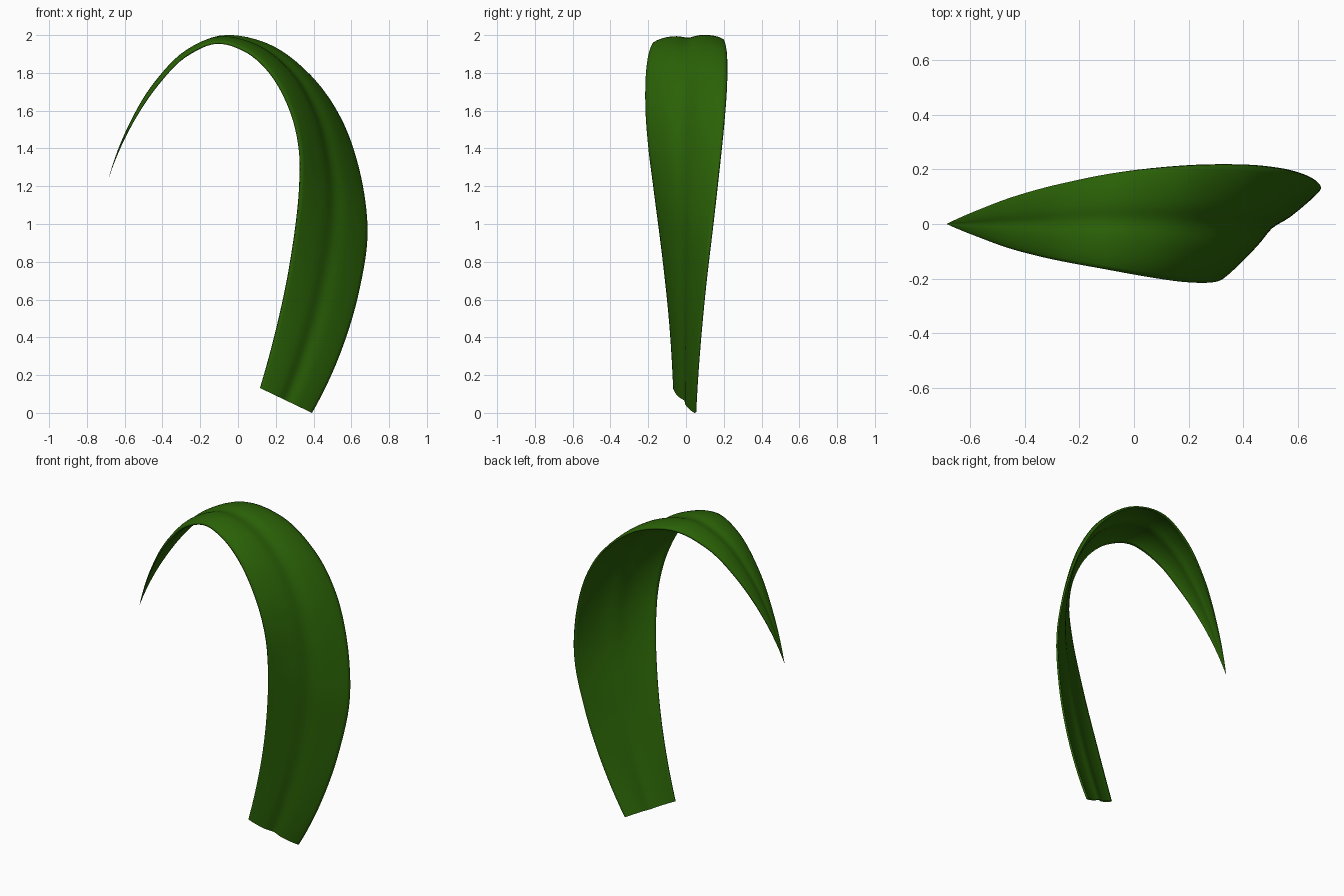
import bpy, math
from mathutils import Vector

if "Cube" in bpy.data.objects:
    bpy.data.objects.remove(bpy.data.objects["Cube"])

# Matching points on the front and back edges of the blade, base to tip
FRONT = [(.118, -.063, .13), (.205, -.082, .45), (.278, -.118, .8), (.327, -.17, 1.2),
         (.325, -.196, 1.4), (.278, -.212, 1.6), (.17, -.21, 1.8), (.03, -.19, 1.92),
         (-.12, -.163, 1.958), (-.28, -.133, 1.888), (-.43, -.096, 1.733),
         (-.57, -.047, 1.515), (-.685, -.001, 1.24)]
BACK = [(.39, .049, 0), (.53, .067, .29), (.64, .10, .65), (.68, .145, 1.03),
        (.635, .176, 1.3), (.545, .202, 1.55), (.39, .217, 1.77), (.17, .213, 1.93),
        (-.06, .189, 1.975), (-.26, .149, 1.9), (-.42, .106, 1.75),
        (-.57, .051, 1.52), (-.685, .001, 1.24)]
ROWS, COLS, THICK = 80, 24, .011

FRONT = [Vector(p) for p in FRONT]
BACK = [Vector(p) for p in BACK]
MID = [(a + b) / 2 for a, b in zip(FRONT, BACK)]
knots = [0]
for a, b in zip(MID, MID[1:]):
    knots.append(knots[-1] + (b - a).length)
knots = [k / knots[-1] for k in knots]


def slope(p, i):
    """Tangent at point i, weighted by the knot spacing."""
    if i == 0 or i == len(p) - 1:
        j = max(i, 1)
        inner = slope(p, 1 if i == 0 else i - 1)
        return 2 * (p[j] - p[j - 1]) / (knots[j] - knots[j - 1]) - inner
    h0, h1 = knots[i] - knots[i - 1], knots[i + 1] - knots[i]
    return ((p[i] - p[i - 1]) / h0 * h1 + (p[i + 1] - p[i]) / h1 * h0) / (h0 + h1)


def spline(p, t):
    """Smooth curve through the points, t from 0 to 1 along the length."""
    i = max(k for k in range(len(p) - 1) if knots[k] <= t)
    h = knots[i + 1] - knots[i]
    f = (t - knots[i]) / h
    return ((2 * f ** 3 - 3 * f ** 2 + 1) * p[i] + (3 * f ** 2 - 2 * f ** 3) * p[i + 1]
            + h * (f ** 3 - 2 * f ** 2 + f) * slope(p, i)
            + h * (f ** 3 - f ** 2) * slope(p, i + 1))


def ease(x):
    x = min(1, max(0, x))
    return x * x * (3 - 2 * x)


# Leaf blade: closed rings across a thin arched blade with a midrib groove
verts, faces = [], []
for r in range(ROWS + 1):
    t = r / ROWS
    front, back = spline(FRONT, t), spline(BACK, t)
    across = back - front
    along = spline(MID, min(t + .01, 1)) - spline(MID, max(t - .01, 0))
    normal = across.cross(along).normalized()
    top, base = ease((t - .35) / .28), 1 - ease(t / .3)
    arch = .022 + .046 * top + .012 * base
    groove = .024 + .008 * top + .018 * base
    thick = THICK * min(1, (1 - t) / .15 + .02)
    for side in (1, -1):
        for c in range(COLS + 1):
            u = side * (2 * c / COLS - 1)
            g = groove if side > 0 else groove * .65
            lift = arch * (1 - u ** 4) - g * math.exp(-(u / .22) ** 2)
            verts.append(front + across * (u + 1) / 2
                         + normal * (across.length * lift + side * thick / 2))
n = 2 * (COLS + 1)
for r in range(ROWS):
    for c in range(n):
        d = (c + 1) % n
        faces.append((r * n + c, r * n + d, r * n + n + d, r * n + n + c))

mesh = bpy.data.meshes.new("leaf_blade")
mesh.from_pydata(verts, [], faces)
low = min(v.co.z for v in mesh.vertices)
for v in mesh.vertices:
    v.co.z -= low
mesh.shade_smooth()
leaf = bpy.data.objects.new("leaf_blade", mesh)
bpy.context.collection.objects.link(leaf)

# Leaf colour
green = bpy.data.materials.new("leaf_green")
green.diffuse_color = (.023, .12, .002, 1)
green.use_nodes = True
green.node_tree.nodes["Principled BSDF"].inputs["Base Color"].default_value = green.diffuse_color
mesh.materials.append(green)
